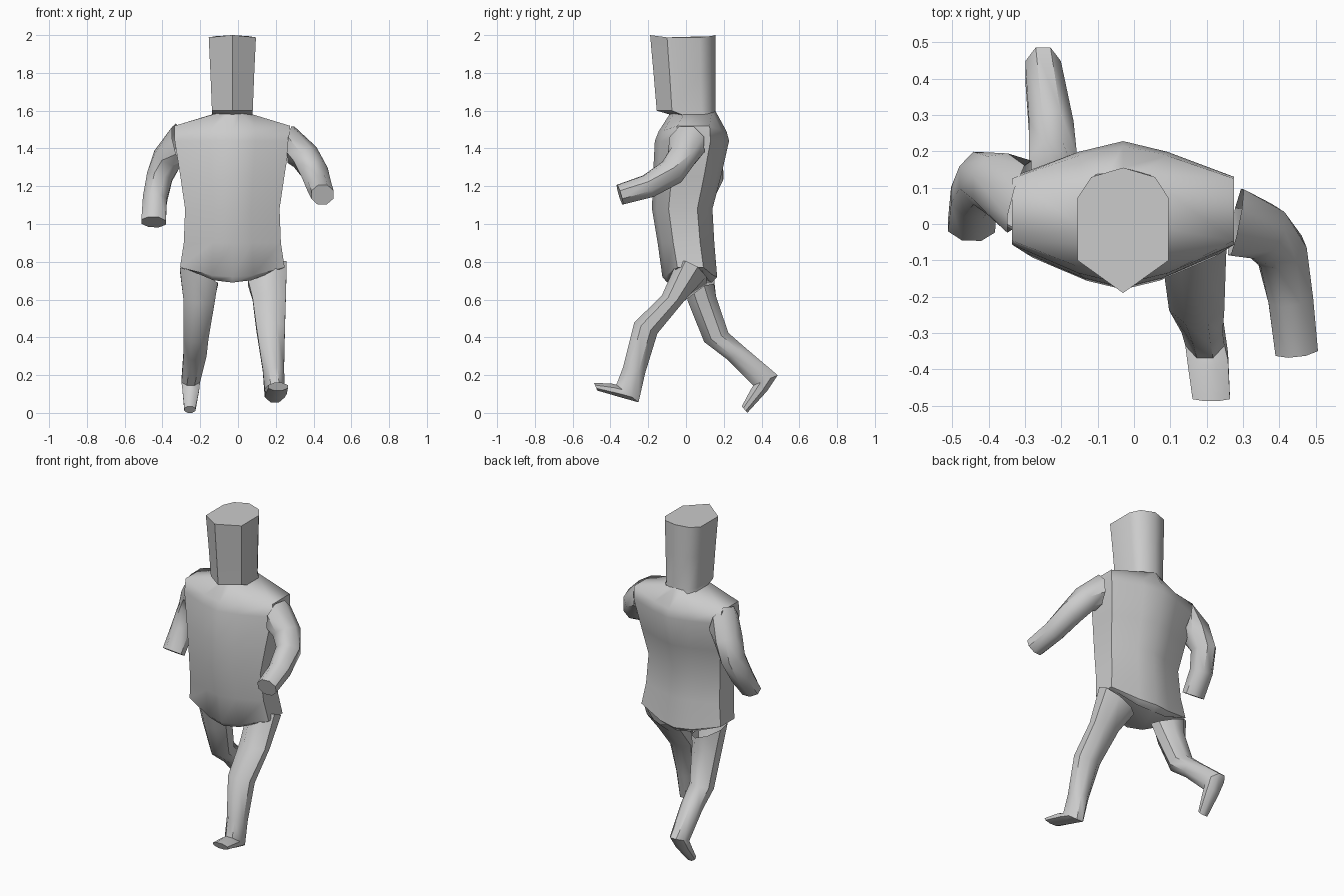
import bpy, bmesh, math
from mathutils import Vector


def loft(name, rings, cap_start=True, cap_end=True):
    """Skin a list of equal-length point rings into one smooth-by-angle object."""
    bm = bmesh.new()
    loops = [[bm.verts.new(p) for p in ring] for ring in rings]
    n = len(loops[0])
    for a, b in zip(loops, loops[1:]):
        for i in range(n):
            j = (i + 1) % n
            bm.faces.new((a[i], a[j], b[j], b[i]))
    if cap_start:
        bm.faces.new(loops[0][::-1])
    if cap_end:
        bm.faces.new(loops[-1])
    bmesh.ops.recalc_face_normals(bm, faces=bm.faces)
    mesh = bpy.data.meshes.new(name)
    bm.to_mesh(mesh)
    bm.free()
    for p in mesh.polygons:
        p.use_smooth = True
    mesh.set_sharp_from_angle(angle=math.radians(45))
    ob = bpy.data.objects.new(name, mesh)
    bpy.context.collection.objects.link(ob)
    return ob


def oval(c, u, v, n=8):
    return [c + u * math.cos(2 * math.pi * (i + .5) / n) * 1.06
            + v * math.sin(2 * math.pi * (i + .5) / n) * 1.06 for i in range(n)]


def slab(pattern, sections, cx=-0.03):
    """Horizontal rings: z, half width, front y, back y, lift of the sides."""
    rings = []
    for z, hx, y0, y1, lift in sections:
        yc, hy = (y0 + y1) / 2, (y1 - y0) / 2
        rings.append([Vector((cx + px * hx, yc + py * hy, z + lift * px * px))
                      for px, py in pattern])
    return rings


def leg(name, sections):
    """Sections: x range, front edge (y, z), back edge (y, z), side tilt."""
    rings = []
    for x0, x1, ay, az, by, bz, tilt in sections:
        c = Vector(((x0 + x1) / 2, (ay + by) / 2, (az + bz) / 2))
        u = Vector(((x1 - x0) / 2, 0, tilt))
        v = Vector((0, (by - ay) / 2, (bz - az) / 2))
        rings.append(oval(c, u, v))
    loft(name, rings, cap_start=False)


def arm(name, first_dir, ref, path):
    """Path: centre x, y, z, radius along ref side, radius across."""
    pts = [Vector(p[:3]) for p in path]
    rings = []
    for i, p in enumerate(path):
        if i == 0:
            t = Vector(first_dir).normalized()
        else:
            t = (pts[min(i + 1, len(pts) - 1)] - pts[i - 1]).normalized()
        u = t.cross(Vector(ref)).normalized()
        v = u.cross(t).normalized()
        rings.append(oval(pts[i], u * p[3], v * p[4]))
    loft(name, rings, cap_start=False)


# Torso with hem dipping in the middle and sloped shoulders
torso_shape = [(1, .5), (.4, .85), (0, 1), (-.4, .85), (-1, .5),
               (-1, -.45), (-.4, -.85), (0, -1), (.4, -.85), (1, -.45)]
loft("torso", slab(torso_shape, [
    (0.69, 0.25, -0.10, 0.135, 0.075),
    (0.72, 0.277, -0.125, 0.165, 0.05),
    (0.90, 0.257, -0.15, 0.15, 0.0),
    (1.08, 0.250, -0.18, 0.14, 0.0),
    (1.25, 0.275, -0.175, 0.185, 0.0),
    (1.44, 0.305, -0.165, 0.228, 0.0),
    (1.49, 0.305, -0.145, 0.215, 0.03),
    (1.60, 0.108, -0.075, 0.155, -0.02)]))

# Head: wedge-faced block with an overhanging chin
head_shape = [(1, .52), (.7, .85), (0, 1), (-.7, .85), (-1, .52),
              (-1, -.48), (0, -1), (1, -.48)]
loft("head", slab(head_shape, [
    (1.575, 0.107, -0.07, 0.153, 0.0),
    (1.60, 0.108, -0.155, 0.155, 0.0),
    (1.80, 0.116, -0.172, 0.155, 0.0),
    (2.00, 0.125, -0.19, 0.155, -0.012)]))

# Legs in mid stride
leg("front_leg", [
    (0.05, 0.26, -0.05, 0.78, 0.11, 0.70, 0.05),
    (0.075, 0.255, -0.13, 0.62, -0.01, 0.59, 0),
    (0.095, 0.25, -0.275, 0.48, -0.15, 0.42, 0),
    (0.13, 0.245, -0.335, 0.24, -0.215, 0.21, 0),
    (0.14, 0.25, -0.37, 0.15, -0.25, 0.055, 0),
    (0.145, 0.26, -0.39, 0.155, -0.34, 0.08, 0),
    (0.16, 0.265, -0.487, 0.16, -0.47, 0.118, 0)])
leg("back_leg", [
    (-0.31, -0.105, -0.03, 0.74, 0.15, 0.70, -0.04),
    (-0.29, -0.12, 0.01, 0.585, 0.16, 0.62, 0),
    (-0.29, -0.155, 0.095, 0.375, 0.225, 0.425, 0),
    (-0.29, -0.165, 0.22, 0.28, 0.31, 0.35, 0),
    (-0.30, -0.20, 0.355, 0.145, 0.487, 0.20, 0),
    (-0.295, -0.205, 0.34, 0.12, 0.43, 0.115, 0),
    (-0.285, -0.225, 0.295, 0.035, 0.325, 0.0, 0)])

# Bent arms
arm("right_arm", (1, -.2, -.1), (0, 0, 1), [
    (0.28, 0.005, 1.42, 0.095, 0.10),
    (0.355, -0.02, 1.355, 0.078, 0.075),
    (0.405, -0.075, 1.275, 0.07, 0.07),
    (0.43, -0.20, 1.20, 0.063, 0.063),
    (0.447, -0.35, 1.155, 0.06, 0.055)])
arm("left_arm", (-1, .3, -.2), (1, 0, 0), [
    (-0.315, 0.075, 1.43, 0.10, 0.10),
    (-0.375, 0.11, 1.345, 0.085, 0.078),
    (-0.415, 0.125, 1.25, 0.075, 0.07),
    (-0.44, 0.075, 1.13, 0.065, 0.065),
    (-0.447, -0.005, 1.01, 0.05, 0.066)])
